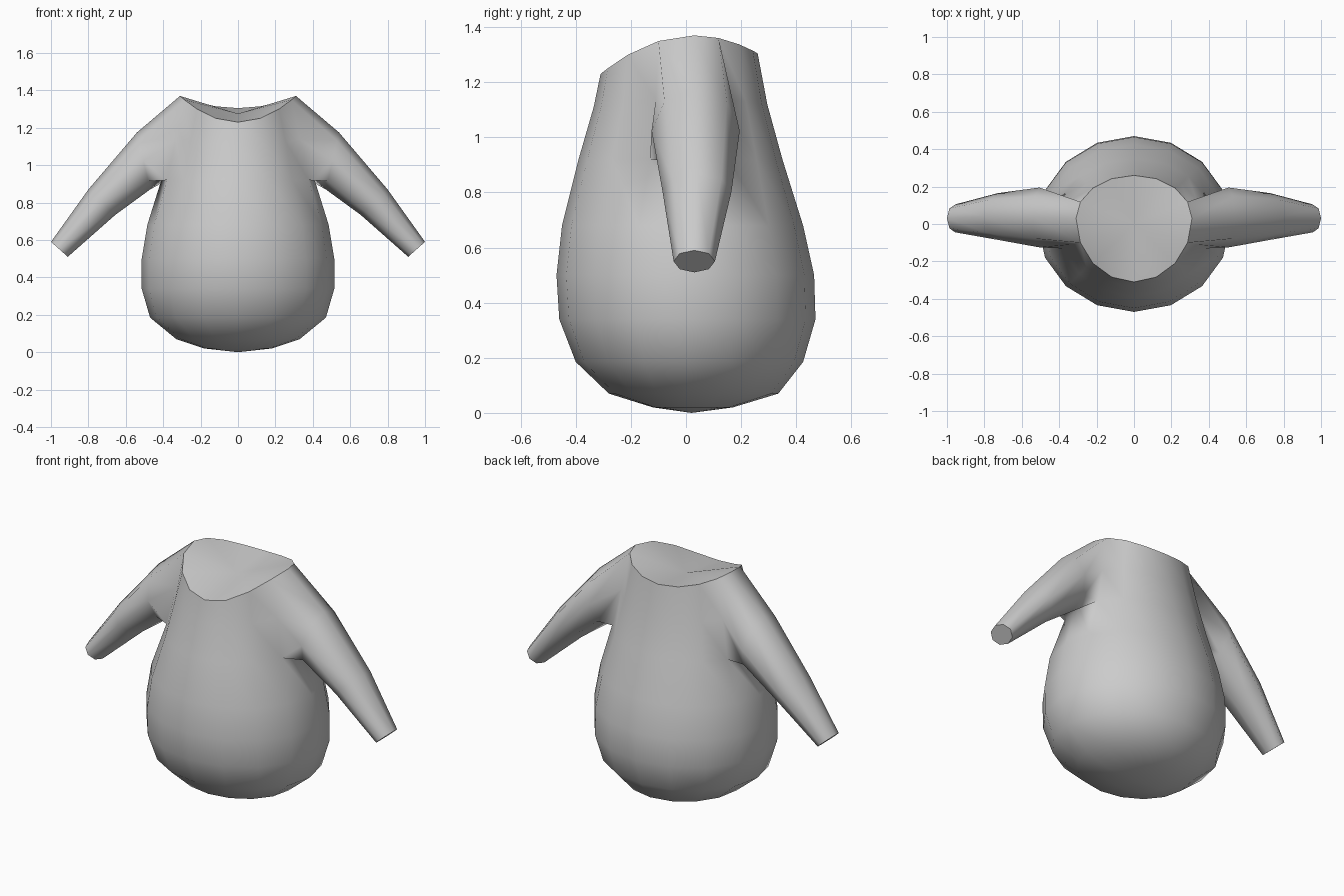
import bpy, bmesh, math
from mathutils import Vector

cube = bpy.data.objects.get("Cube")
if cube:
    bpy.data.objects.remove(cube)

grey = bpy.data.materials.new("plain grey")
grey.use_nodes = True
COLOUR = (0.6, 0.6, 0.6, 1)
grey.diffuse_color = COLOUR
grey.node_tree.nodes["Principled BSDF"].inputs["Base Color"].default_value = COLOUR

N = 16
bm = bmesh.new()


def body_ring(z, rx, front, back, mid=0.0, dip_front=0.0, dip_back=0.0):
    """Egg-shaped ring; the dips lower its front and back."""
    ring = []
    for k in range(N):
        a = math.tau * k / N
        s = math.sin(a)
        reach = (back - mid) if s > 0 else (mid - front)
        dip = dip_back if s > 0 else dip_front
        ring.append(bm.verts.new((rx * math.cos(a), mid + reach * s, z - dip * s * s)))
    return ring


def bridge(a, b, skip=()):
    n = len(a)
    for k in range(n):
        if k not in skip:
            bm.faces.new((a[k], a[(k + 1) % n], b[(k + 1) % n], b[k]))


def fan(ring, centre):
    c = bm.verts.new(centre)
    for k in range(len(ring)):
        bm.faces.new((ring[k], ring[(k + 1) % len(ring)], c))


# Torso rings from the collar down
rings = [
    body_ring(1.37, 0.31, -0.31, 0.26, 0.03, 0.14, 0.065),
    body_ring(1.14, 0.36, -0.335, 0.295, 0.03, 0.03, 0.02),
    body_ring(0.92, 0.41, -0.39, 0.35, 0.03),
    body_ring(0.68, 0.485, -0.45, 0.425),
    body_ring(0.50, 0.515, -0.47, 0.465),
    body_ring(0.34, 0.515, -0.46, 0.47),
    body_ring(0.185, 0.47, -0.40, 0.425),
    body_ring(0.07, 0.33, -0.28, 0.335),
    body_ring(0.02, 0.18, -0.12, 0.17),
]
armholes = (N - 1, 0, N // 2 - 1, N // 2)
for i in range(len(rings) - 1):
    bridge(rings[i], rings[i + 1], armholes if i < 2 else ())

# Neck cap and base
fan(rings[0], (0, 0, 1.275))
fan(rings[-1], (0, 0.02, 0))

# Sleeves: top (x, z), bottom (x, z), middle y, half width
SLEEVE = [
    ((0.54, 1.175), (0.47, 0.87), 0.035, 0.16),
    ((0.80, 0.87), (0.655, 0.735), 0.04, 0.125),
    ((1.00, 0.59), (0.91, 0.51), 0.03, 0.075),
]
sharp_loops = [rings[0]]
for side in (1, -1):
    mid = 0 if side > 0 else N // 2
    front, back = (mid - side) % N, (mid + side) % N
    top, chest, low = rings[:3]
    loop = [top[mid], top[back], chest[back], low[back],
            low[mid], low[front], chest[front], top[front]]
    for (tx, tz), (bx, bz), y, w in SLEEVE:
        c = Vector(((tx + bx) / 2 * side, y, (tz + bz) / 2))
        up = Vector(((tx - bx) / 2 * side, 0, (tz - bz) / 2))
        ring = []
        for k in range(8):
            a = math.tau * k / 8
            ring.append(bm.verts.new(c + up * math.cos(a) + Vector((0, w * math.sin(a), 0))))
        bridge(loop, ring)
        loop = ring
    bm.faces.new(loop)
    sharp_loops.append(loop)

# Smooth surface with crisp collar and cuffs
bmesh.ops.recalc_face_normals(bm, faces=bm.faces[:])
for f in bm.faces:
    f.smooth = True
for loop in sharp_loops:
    for k in range(len(loop)):
        edge = bm.edges.get((loop[k], loop[(k + 1) % len(loop)]))
        if edge:
            edge.smooth = False

mesh = bpy.data.meshes.new("torso_with_sleeves")
bm.to_mesh(mesh)
bm.free()
mesh.materials.append(grey)
body = bpy.data.objects.new("torso_with_sleeves", mesh)
bpy.context.scene.collection.objects.link(body)
